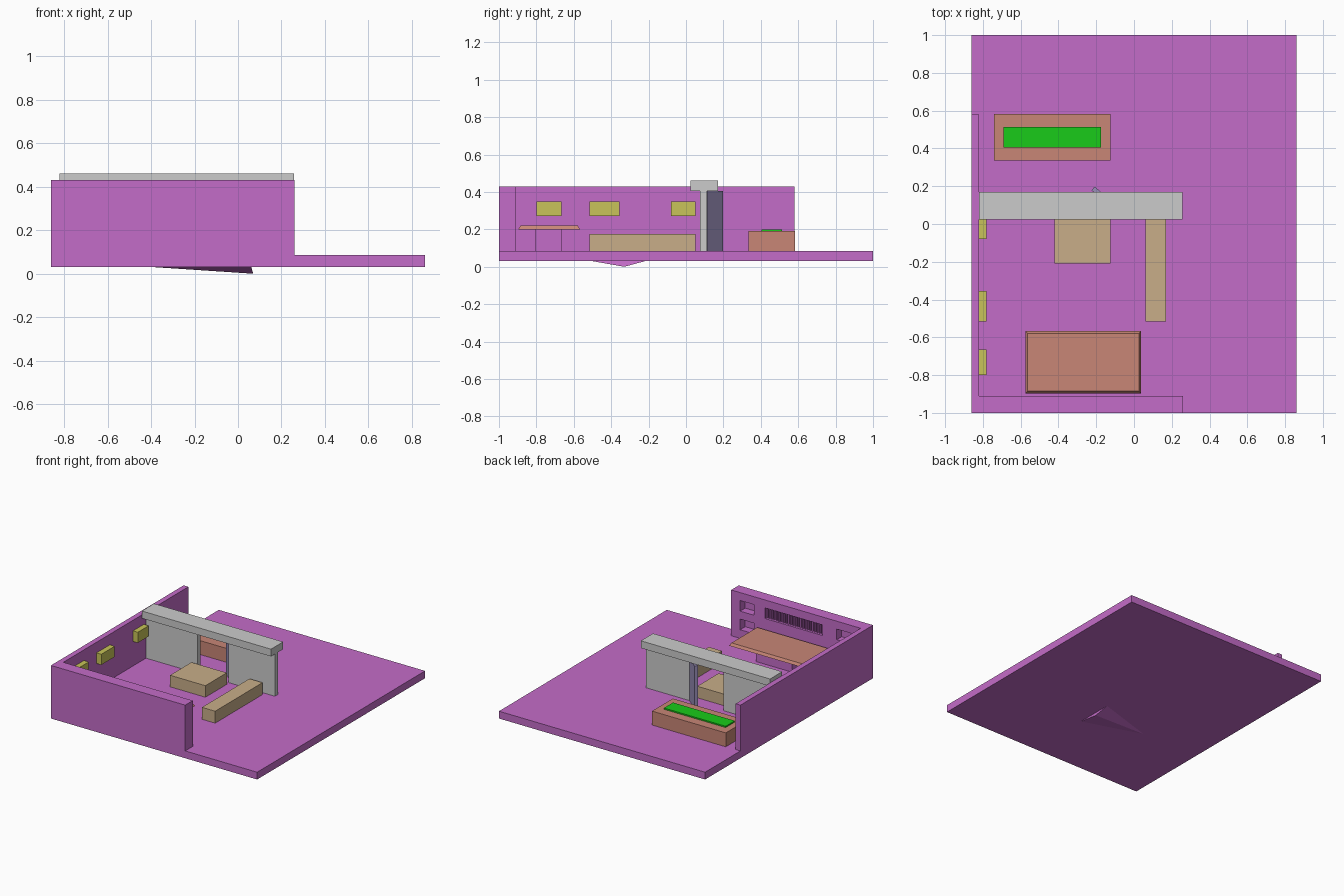
import bpy, math

if "Cube" in bpy.data.objects:
    bpy.data.objects.remove(bpy.data.objects["Cube"])

# Colours
def mat(name, rgb):
    m = bpy.data.materials.new(name)
    m.diffuse_color = (*rgb, 1)
    m.use_nodes = True
    m.node_tree.nodes["Principled BSDF"].inputs["Base Color"].default_value = m.diffuse_color
    return m

PURPLE = mat("purple", (0.55, 0.15, 0.58))
TAN = mat("tan", (0.58, 0.42, 0.25))
SALMON = mat("salmon", (0.58, 0.24, 0.18))
YELLOW = mat("yellow", (0.58, 0.55, 0.10))
GREEN = mat("green", (0.01, 0.60, 0.01))
LILAC = mat("lilac", (0.32, 0.27, 0.48))

FACES = [(3, 2, 1, 0), (4, 5, 6, 7), (0, 1, 5, 4), (1, 2, 6, 5), (2, 3, 7, 6), (3, 0, 4, 7)]

def make(name, verts, faces, material=None):
    me = bpy.data.meshes.new(name)
    me.from_pydata(verts, [], faces)
    ob = bpy.data.objects.new(name, me)
    bpy.context.collection.objects.link(ob)
    if material:
        me.materials.append(material)
    return ob

def box(name, x, y, z, material=None, inset=0.0):
    """Box from (min, max) ranges; inset narrows the top."""
    def ring(h, i):
        return [(x[0] + i, y[0] + i, h), (x[1] - i, y[0] + i, h),
                (x[1] - i, y[1] - i, h), (x[0] + i, y[1] - i, h)]
    return make(name, ring(z[0], 0) + ring(z[1], inset), FACES, material)

def boolean(ob, other, op):
    m = ob.modifiers.new(op, 'BOOLEAN')
    m.operation, m.object, m.solver = op, other, 'EXACT'
    bpy.context.view_layer.objects.active = ob
    bpy.ops.object.modifier_apply(modifier=m.name)
    bpy.data.objects.remove(other)

# Floor slab with an L of two walls
room = box("floor_and_walls", (-0.86, 0.86), (-1, 1), (0.03, 0.085), PURPLE)
outline = [(-0.86, -1), (0.26, -1), (0.26, -0.91), (-0.82, -0.91), (-0.82, 0.58), (-0.86, 0.58)]
n = len(outline)
walls = make("walls", [(*p, z) for z in (0.03, 0.43) for p in outline],
             [tuple(reversed(range(n))), tuple(range(n, 2 * n))] +
             [(i, (i + 1) % n, n + (i + 1) % n, n + i) for i in range(n)], PURPLE)
boolean(room, walls, 'UNION')

# Niches in the front wall: a wide one, and two small ones at each end
niches = [((-0.50, -0.02), (0.29, 0.37))]
for x in ((-0.74, -0.62), (0.07, 0.185)):
    for z in ((0.15, 0.23), (0.29, 0.37)):
        niches.append((x, z))
for x, z in niches:
    boolean(room, box("niche_cutter", x, (-0.97, -0.89), z), 'DIFFERENCE')

# Upright slats in the wide niche
for i in range(24):
    x = -0.49 + i * 0.02
    box(f"niche_slat_{i}", (x, x + 0.009), (-0.972, -0.925), (0.288, 0.365), PURPLE)

# Wedge projecting under the slab
make("underside_wedge",
     [(-0.46, -0.36, 0.035), (0.06, -0.53, 0.035), (0.06, -0.20, 0.035), (0.07, -0.33, 0.0)],
     [(0, 1, 2), (0, 3, 1), (0, 2, 3), (1, 3, 2)], PURPLE)

# Lights on the left wall
for i, y in enumerate([(-0.80, -0.665), (-0.515, -0.355), (-0.08, 0.05)]):
    box(f"wall_light_{i}", (-0.82, -0.78), y, (0.27, 0.35), YELLOW)

# Partition wall with a doorway, capped by a beam
box("partition_left", (-0.82, -0.39), (0.075, 0.113), (0.085, 0.41))
box("partition_right", (-0.13, 0.255), (0.075, 0.113), (0.085, 0.41))
box("partition_beam", (-0.82, 0.258), (0.025, 0.17), (0.405, 0.46))

# Open door, hinged on the right side of the doorway
door = box("door", (-0.13, 0), (0, 0.025), (0.085, 0.405), LILAC)
door.location = (-0.125, 0.095, 0)
door.rotation_euler.z = -math.radians(40)

# Seating blocks
box("square_seat", (-0.42, -0.125), (-0.21, 0.045), (0.085, 0.172), TAN)
box("long_bench", (0.06, 0.17), (-0.515, 0.05), (0.085, 0.175), TAN)

# Table on a pedestal
box("table_top", (-0.575, 0.038), (-0.897, -0.567), (0.20, 0.22), SALMON, 0.012)
box("table_pedestal", (-0.42, -0.12), (-0.805, -0.665), (0.085, 0.20), PURPLE)

# Planter with grass
box("planter", (-0.74, -0.125), (0.335, 0.583), (0.085, 0.19), SALMON)
box("planter_grass", (-0.69, -0.175), (0.405, 0.513), (0.18, 0.2), GREEN)
